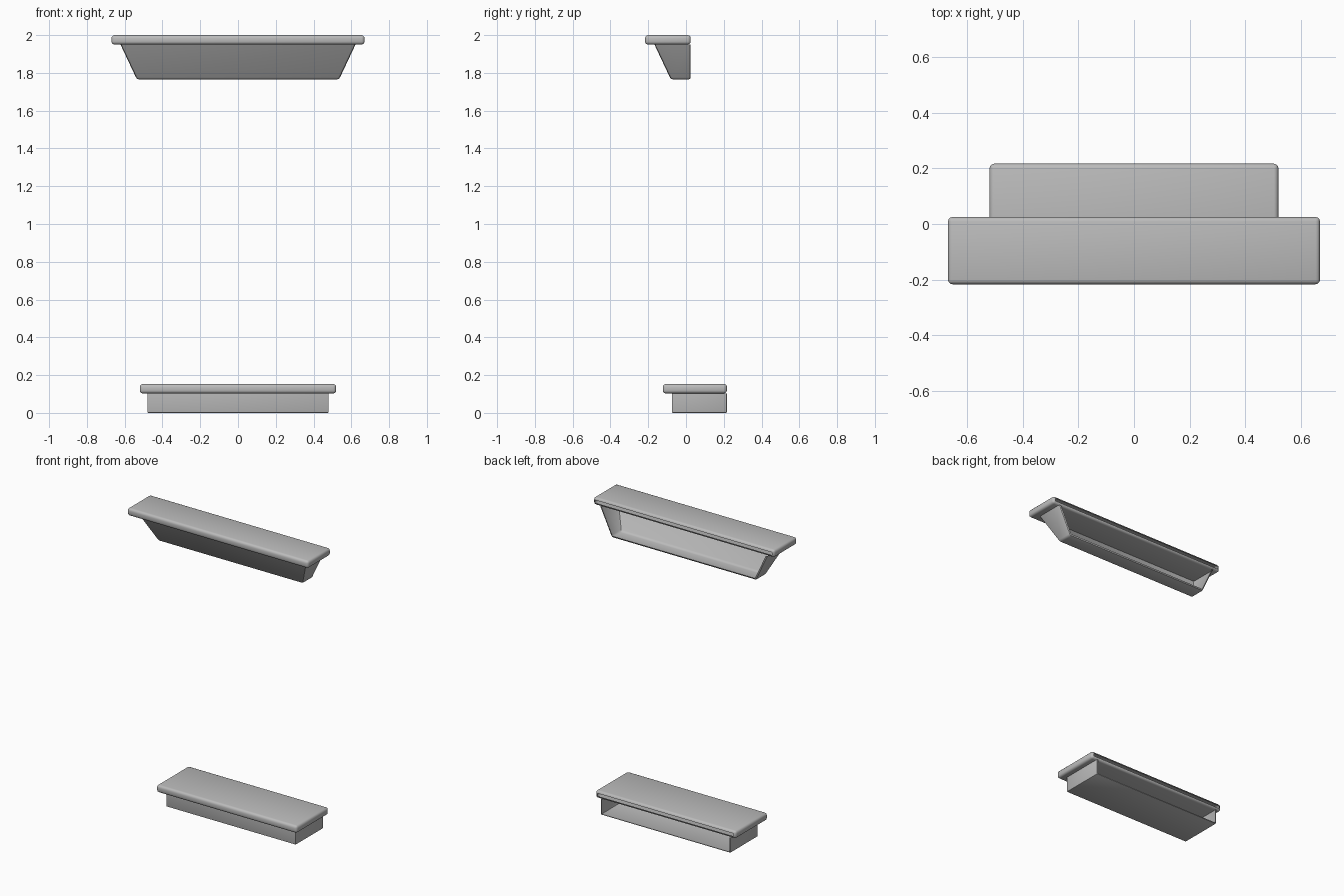
import bpy
import bmesh

cube = bpy.data.objects.get("Cube")
if cube:
    bpy.data.objects.remove(cube, do_unlink=True)

STONE = (0.5, 0.5, 0.5, 1.0)
stone = bpy.data.materials.new("grey_stone")
stone.use_nodes = True
stone.diffuse_color = STONE
stone.node_tree.nodes["Principled BSDF"].inputs["Base Color"].default_value = STONE


def open_block(name, low, high, back, bevel, segments, keep_top=True):
    """Block with an open back; low and high are (half width, front y, z)."""
    bm = bmesh.new()
    rings = []
    for half, front, z in (low, high):
        corners = ((-half, front), (half, front), (half, back), (-half, back))
        rings.append([bm.verts.new((x, y, z)) for x, y in corners])
    bottom, top = rings
    bm.faces.new(bottom[::-1])
    bm.faces.new(top)
    for i in range(4):
        j = (i + 1) % 4
        bm.faces.new((bottom[i], bottom[j], top[j], top[i]))

    # Round every edge that is not on the wall side or on a hidden top
    def is_free(edge):
        at_wall = all(v.co.y == back for v in edge.verts)
        at_top = all(v in top for v in edge.verts)
        return not at_wall and (keep_top or not at_top)

    bmesh.ops.bevel(bm, geom=[e for e in bm.edges if is_free(e)], offset=bevel,
                    segments=segments, profile=0.5, affect='EDGES')

    # Open the wall side, and the top where a slab covers it
    bm.normal_update()
    hidden = [f for f in bm.faces if f.normal.y > 0.99
              or (not keep_top and f.normal.z > 0.99)]
    bmesh.ops.delete(bm, geom=hidden, context='FACES')

    mesh = bpy.data.meshes.new(name)
    bm.to_mesh(mesh)
    bm.free()
    mesh.materials.append(stone)
    obj = bpy.data.objects.new(name, mesh)
    bpy.context.collection.objects.link(obj)
    bpy.ops.object.select_all(action='DESELECT')
    obj.select_set(True)
    bpy.context.view_layer.objects.active = obj
    bpy.ops.object.shade_smooth_by_angle(angle=0.6)
    return obj


# Upper cornice: rounded slab over a flared support
CORNICE_BACK = 0.025
open_block("cornice_slab", (0.67, -0.217, 1.95), (0.67, -0.217, 2.0),
           CORNICE_BACK, 0.016, 3)
open_block("cornice_support", (0.535, -0.08, 1.765), (0.622, -0.167, 1.95),
           CORNICE_BACK, 0.012, 2, keep_top=False)

# Lower sill: rounded slab over a straight base
SILL_BACK = 0.217
open_block("sill_slab", (0.52, -0.123, 0.103), (0.52, -0.123, 0.153),
           SILL_BACK, 0.016, 3)
open_block("sill_base", (0.48, -0.075, 0.0), (0.48, -0.075, 0.103),
           SILL_BACK, 0.006, 2, keep_top=False)
